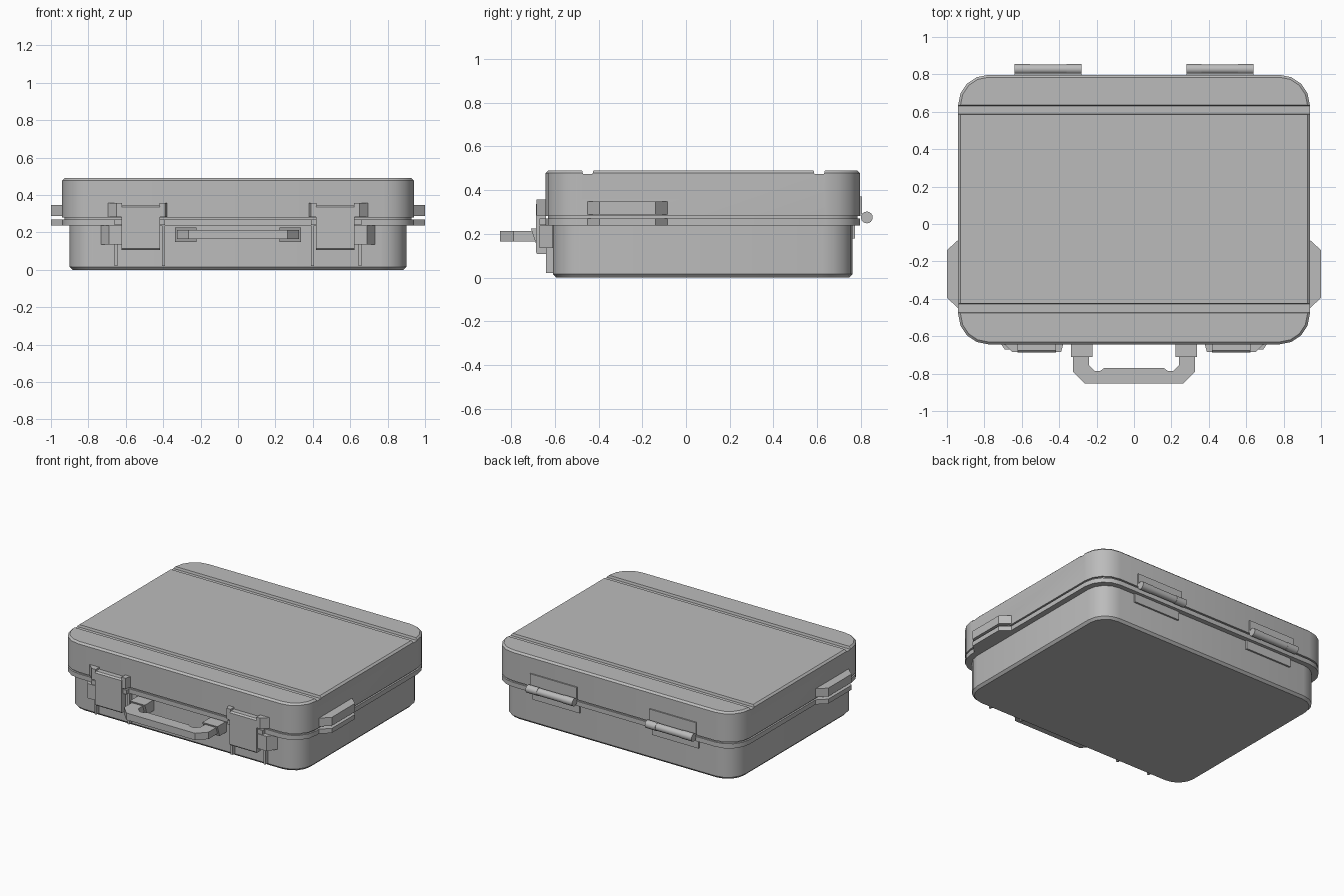
import bpy, bmesh, math

cube = bpy.data.objects.get("Cube")
if cube:
    bpy.data.objects.remove(cube, do_unlink=True)

grey = bpy.data.materials.new("case_grey")
grey.use_nodes = True
colour = (0.5, 0.5, 0.5, 1)
grey.diffuse_color = colour
grey.node_tree.nodes["Principled BSDF"].inputs["Base Color"].default_value = colour


def loft(name, rings):
    """Closed solid through matching rings of points."""
    bm = bmesh.new()
    loops = [[bm.verts.new(p) for p in ring] for ring in rings]
    n = len(loops[0])
    for a, b in zip(loops, loops[1:]):
        for i in range(n):
            bm.faces.new((a[i], a[(i + 1) % n], b[(i + 1) % n], b[i]))
    bm.faces.new(loops[0])
    bm.faces.new(loops[-1])
    bmesh.ops.recalc_face_normals(bm, faces=bm.faces)
    mesh = bpy.data.meshes.new(name)
    bm.to_mesh(mesh)
    bm.free()
    mesh.materials.append(grey)
    obj = bpy.data.objects.new(name, mesh)
    bpy.context.collection.objects.link(obj)
    return obj


def plan_prism(name, outline, z0, z1, side=1):
    return loft(name, [[(side * x, y, z) for x, y in outline] for z in (z0, z1)])


def side_prism(name, outline, x0, x1, side=1):
    return loft(name, [[(side * x, y, z) for y, z in outline] for x in (x0, x1)])


def box(name, x0, x1, y0, y1, z0, z1, side=1):
    return plan_prism(name, [(x0, y0), (x1, y0), (x1, y1), (x0, y1)], z0, z1, side)


def smooth(obj):
    bpy.ops.object.select_all(action='DESELECT')
    obj.select_set(True)
    bpy.context.view_layer.objects.active = obj
    bpy.ops.object.shade_smooth_by_angle(angle=math.radians(30))


def shell(name, half_x, y0, y1, radius, tiers):
    """Rounded-corner tub; tiers are (inset, height)."""
    rings = []
    for inset, z in tiers:
        r = radius - inset
        corners = [(half_x - radius, y1 - radius), (radius - half_x, y1 - radius),
                   (radius - half_x, y0 + radius), (half_x - radius, y0 + radius)]
        rings.append([(cx + r * math.cos(a), cy + r * math.sin(a), z)
                      for q, (cx, cy) in enumerate(corners)
                      for a in [math.pi / 2 * (q + k / 4) for k in range(5)]])
    return loft(name, rings)


# Case shells
body = shell("body", 0.90, -0.61, 0.763, 0.14, [(0.015, 0), (0, 0.016), (0, 0.24)])
rim = shell("rim", 0.94, -0.643, 0.797, 0.16, [(0, 0.238), (0, 0.27)])
seal = shell("seal", 0.928, -0.631, 0.785, 0.148, [(0, 0.265), (0, 0.285)])
lid = shell("lid", 0.94, -0.643, 0.797, 0.16, [(0, 0.281), (0, 0.478), (0.013, 0.49)])

# Two grooves across the lid
for y in (-0.45, 0.61):
    cutter = side_prism("groove_cutter", [(y - 0.022, 0.474), (y + 0.022, 0.474),
                                          (y + 0.028, 0.5), (y - 0.028, 0.5)], -1, 1)
    cutter.hide_render = True
    cut = lid.modifiers.new("groove", 'BOOLEAN')
    cut.object = cutter
    cut.operation = 'DIFFERENCE'
    cut.solver = 'EXACT'
    bpy.context.view_layer.objects.active = lid
    bpy.ops.object.modifier_apply(modifier=cut.name)
    bpy.data.objects.remove(cutter, do_unlink=True)
for part in (body, rim, seal, lid):
    smooth(part)

for label, s in (("left", 1), ("right", -1)):
    # Side bumpers, split between lid and rim
    bumper = [(0.93, -0.45), (0.94, -0.45), (1.0, -0.395),
              (1.0, -0.14), (0.94, -0.085), (0.93, -0.085)]
    plan_prism(label + "_lid_bumper", bumper, 0.288, 0.347, s)
    plan_prism(label + "_rim_bumper", bumper, 0.238, 0.27, s)

    # Latch brackets and swinging plate
    outer = [(0.62, -0.6), (0.62, -0.684), (0.65, -0.684), (0.695, -0.642), (0.695, -0.6)]
    inner = [(0.42, -0.6), (0.42, -0.684), (0.39, -0.684), (0.378, -0.642), (0.378, -0.6)]
    plan_prism(label + "_latch_outer_bracket", outer, 0.283, 0.358, s)
    plan_prism(label + "_latch_inner_bracket", inner, 0.283, 0.358, s)
    plan_prism(label + "_latch_lower_bracket",
               [(0.62, -0.6), (0.62, -0.672), (0.69, -0.672), (0.733, -0.612), (0.733, -0.6)],
               0.135, 0.237, s)
    box(label + "_latch_rim_block", 0.39, 0.66, -0.672, -0.6, 0.24, 0.27, s)
    side_prism(label + "_latch_plate",
               [(-0.64, 0.107), (-0.68, 0.107), (-0.687, 0.115),
                (-0.687, 0.335), (-0.677, 0.345), (-0.64, 0.345)], 0.417, 0.622, s)

    # Ribs below each latch
    for place, x in (("inner", 0.39), ("outer", 0.645)):
        box(f"{label}_{place}_rib", x, x + 0.015, -0.641, -0.6, 0.02, 0.24, s)

    # Handle mounts
    side_prism(label + "_handle_mount",
               [(-0.6, 0.15), (-0.685, 0.15), (-0.71, 0.225), (-0.6, 0.225)], 0.222, 0.338, s)

    # Hinges at the back
    box(label + "_hinge_upper_leaf", 0.28, 0.64, 0.78, 0.806, 0.283, 0.37, s)
    box(label + "_hinge_lower_leaf", 0.28, 0.64, 0.75, 0.775, 0.178, 0.24, s)
    for place, x0, x1, r in (("inner", 0.28, 0.36, 0.027), ("middle", 0.36, 0.555, 0.025),
                             ("outer", 0.555, 0.64, 0.027)):
        ring = [(0.828 + r * math.cos(k * math.pi / 8), 0.275 + r * math.sin(k * math.pi / 8))
                for k in range(16)]
        smooth(side_prism(f"{label}_hinge_{place}_knuckle", ring, x0, x1, s))

# Carrying handle, outlined from one half
half = [(0.16, -0.77), (0.18, -0.785), (0.21, -0.785), (0.24, -0.755), (0.24, -0.69),
        (0.325, -0.69), (0.325, -0.79), (0.265, -0.852)]
plan_prism("handle", half + [(-x, y) for x, y in reversed(half)], 0.166, 0.214)
